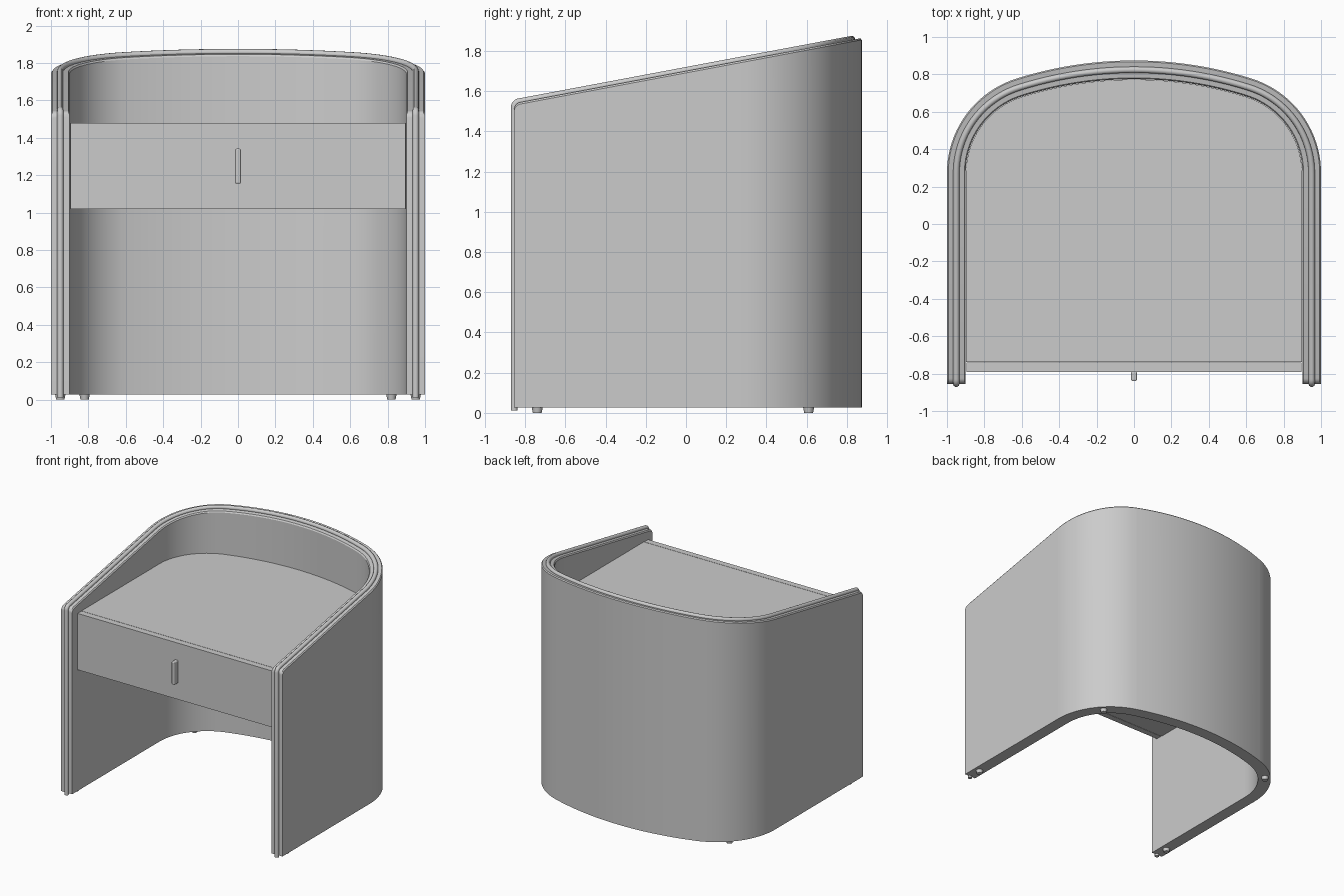
import bpy, bmesh
from math import sin, cos, pi, radians, sqrt

if "Cube" in bpy.data.objects:
    bpy.data.objects.remove(bpy.data.objects["Cube"])

grey = bpy.data.materials.new("plain grey")
grey.use_nodes = True
colour = (0.6, 0.6, 0.6, 1)
grey.diffuse_color = colour
grey.node_tree.nodes["Principled BSDF"].inputs["Base Color"].default_value = colour

FRONT, BASE, THICK = -0.855, 0.027, 0.1
CX, CY, R = 0.47, 0.272, 0.53          # corner arc
JOIN = radians(17.5)                   # where corner meets back arc
BACK_R = R + CX / sin(JOIN)
BACK_Y = CY + R * cos(JOIN) - BACK_R * cos(JOIN)
ROUND = 0.03


def top(y):
    return 1.70 + 0.188 * y


def finish(bm, name, smooth=True):
    bmesh.ops.recalc_face_normals(bm, faces=bm.faces)
    mesh = bpy.data.meshes.new(name)
    bm.to_mesh(mesh)
    bm.free()
    mesh.materials.append(grey)
    ob = bpy.data.objects.new(name, mesh)
    bpy.context.collection.objects.link(ob)
    if smooth:
        bpy.ops.object.select_all(action='DESELECT')
        ob.select_set(True)
        bpy.context.view_layer.objects.active = ob
        bpy.ops.object.shade_smooth_by_angle(angle=radians(30))
    return ob


def arc(cx, cy, r, a0, a1, n):
    """Stations (x, y, normal x, normal y); angles measured from +y."""
    angles = [a0 + (a1 - a0) * i / n for i in range(n + 1)]
    return [(cx + r * sin(a), cy + r * cos(a), sin(a), cos(a)) for a in angles]


def inset(station, d):
    x, y, nx, ny = station
    return x - nx * d, y - ny * d


# Plan of the shell, front to back on the left half
side = [(1, FRONT + ROUND * (1 - cos(i * pi / 12)), 1, 0) for i in range(7)] + [(1, CY, 1, 0)]
corner = arc(CX, CY, R, pi / 2, JOIN, 20)
back = arc(0, BACK_Y, BACK_R, JOIN, -JOIN, 24)


# Shell panels
def panel(name, stations, sx=1):
    bm = bmesh.new()
    rings = []
    for s in stations:
        reach = max(0, ROUND - (s[1] - FRONT))
        drop = ROUND - sqrt(ROUND ** 2 - reach ** 2)
        ring = []
        for d, dz in ((0, None), (0, -0.009), (0.007, 0),
                      (THICK - 0.007, 0), (THICK, -0.009), (THICK, None)):
            x, y = inset(s, d)
            z = BASE if dz is None else top(y) + dz - drop
            ring.append(bm.verts.new((x * sx, y, z)))
        rings.append(ring)
    for a, b in zip(rings, rings[1:]):
        for i in range(len(a)):
            j = (i + 1) % len(a)
            bm.faces.new((a[i], a[j], b[j], b[i]))
    bm.faces.new(rings[0])
    bm.faces.new(rings[-1])
    finish(bm, name)


for sx, tag in ((1, "left"), (-1, "right")):
    panel(tag + "_side_panel", side, sx)
    panel(tag + "_corner_panel", corner, sx)
panel("back_panel", back)

# Rounded bead running up the front edges and around the rim
lift = 0.004
cy, cz = FRONT + ROUND, top(FRONT + ROUND) - ROUND + lift
half = [(0.95, FRONT, 0.012)]
half += [(0.95, cy - ROUND * cos(i * pi / 12), cz + ROUND * sin(i * pi / 12)) for i in range(7)]
rim = [inset(s, 0.05) for s in corner + back[1:13]]
half += [(x, y, top(y) + lift) for x, y in rim]
points = half + [(-x, y, z) for x, y, z in reversed(half[:-1])]
curve = bpy.data.curves.new("rim_bead", 'CURVE')
curve.dimensions = '3D'
curve.bevel_depth = 0.017
curve.bevel_resolution = 3
curve.use_fill_caps = True
spline = curve.splines.new('POLY')
spline.points.add(len(points) - 1)
for p, co in zip(spline.points, points):
    p.co = (*co, 1)
curve.materials.append(grey)
bead = bpy.data.objects.new("rim_bead", curve)
bpy.context.collection.objects.link(bead)
bpy.ops.object.select_all(action='DESELECT')
bead.select_set(True)
bpy.context.view_layer.objects.active = bead
bpy.ops.object.convert(target='MESH')
bpy.ops.object.shade_smooth_by_angle(angle=radians(40))


# Seat block following the inside of the shell
LOW, HIGH = 1.02, 1.48
inner = [inset(s, THICK + 0.002) for s in corner + back[1:]]
inner += [(-x, y) for x, y in reversed([inset(s, THICK + 0.002) for s in corner[:-1]])]
outline = [(0.898, -0.737)] + inner + [(-0.898, -0.737)]
bm = bmesh.new()
face = bm.faces.new([bm.verts.new((x, y, LOW)) for x, y in outline])
grown = bmesh.ops.extrude_face_region(bm, geom=[face])["geom"]
bmesh.ops.translate(bm, vec=(0, 0, HIGH - LOW),
                    verts=[v for v in grown if isinstance(v, bmesh.types.BMVert)])
finish(bm, "seat_block")


def box(name, lo, hi):
    bm = bmesh.new()
    bmesh.ops.create_cube(bm, size=1)
    for v in bm.verts:
        v.co = [lo[i] + (v.co[i] + 0.5) * (hi[i] - lo[i]) for i in range(3)]
    return finish(bm, name, False)


# Drawer front and pull
box("drawer_front", (-0.895, -0.79, LOW), (0.895, -0.74, HIGH))
pull = box("drawer_pull", (-0.015, -0.84, 1.155), (0.015, -0.788, 1.342))
bevel = pull.modifiers.new("soft edges", 'BEVEL')
bevel.width = 0.008
bevel.segments = 3

# Small glides under the shell
for sx, tag in ((1, "left"), (-1, "right")):
    for x, y, place in ((0.95, -0.74, "front"), (0.82, 0.61, "back")):
        bm = bmesh.new()
        bmesh.ops.create_cone(bm, cap_ends=True, segments=20, radius1=0.022,
                              radius2=0.028, depth=0.03)
        bmesh.ops.translate(bm, verts=bm.verts, vec=(x * sx, y, 0.015))
        finish(bm, f"{place}_{tag}_glide")
